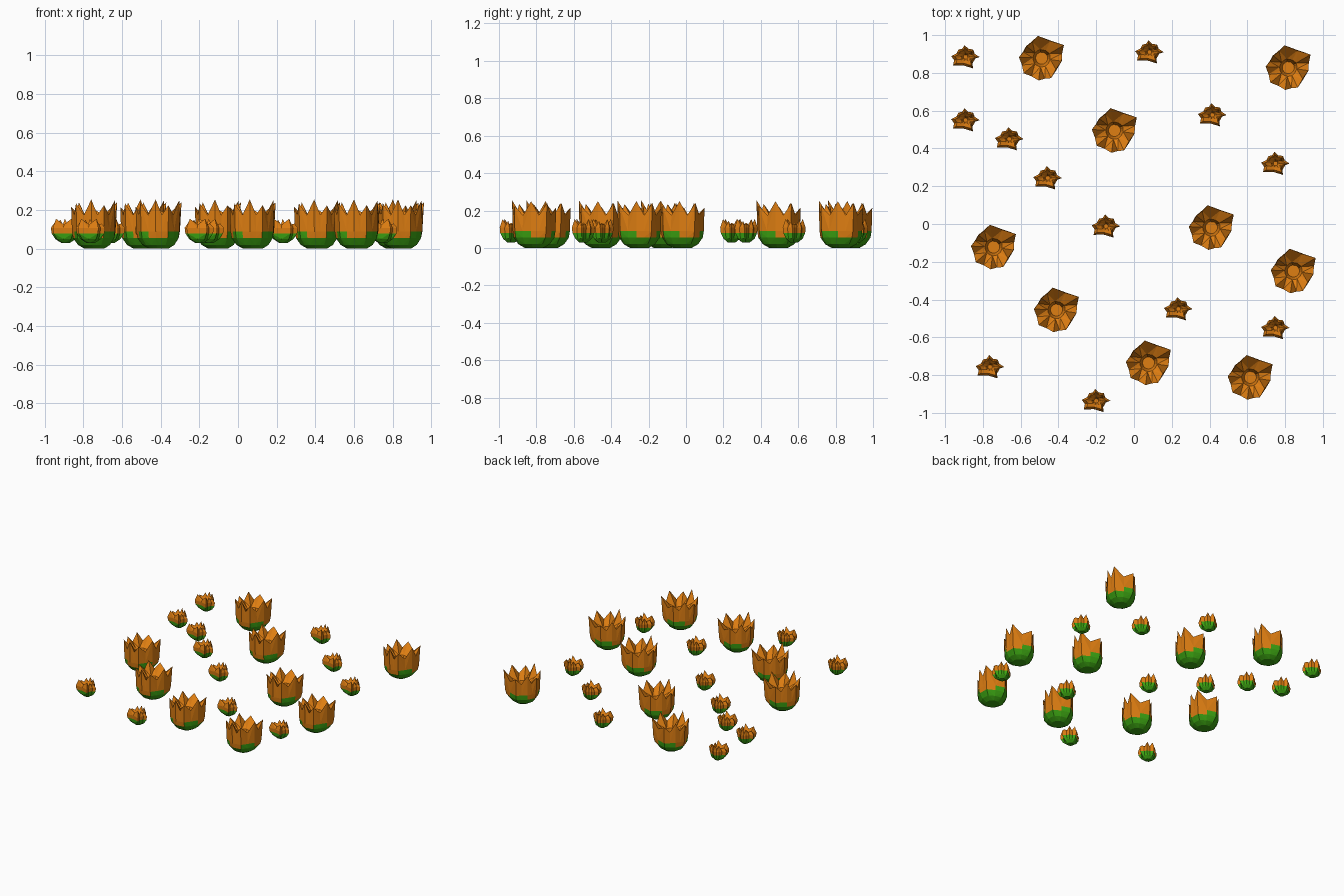
import bpy, bmesh

if "Cube" in bpy.data.objects:
    bpy.data.objects.remove(bpy.data.objects["Cube"])


def material(name, rgb):
    m = bpy.data.materials.new(name)
    m.diffuse_color = (*rgb, 1)
    m.use_nodes = True
    m.node_tree.nodes["Principled BSDF"].inputs["Base Color"].default_value = m.diffuse_color
    return m


ORANGE = material("orange petal", (0.74, 0.21, 0.006))
GREEN = material("leaf green", (0.045, 0.37, 0.006))


def bud_mesh(name, tips, valley, rings, green_rings, patch_ring):
    """Loft rings around a star outline of petal tips.
    tips: (x, y, z) of each petal; valley: radius factor of the notch between petals.
    rings: (scale, roundness radius, z, rim) - rim rings take petal heights."""
    n = len(tips)
    outline = []
    for i, (x, y, z) in enumerate(tips):
        nx, ny, nz = tips[(i + 1) % n]
        outline.append((x, y, z))
        outline.append(((x + nx) / 2 * valley, (y + ny) / 2 * valley, None))
    bm = bmesh.new()
    loops = []
    for scale, radius, z, rim in rings:
        loop = []
        for x, y, tz in outline:
            r = (x * x + y * y) ** 0.5
            k = scale + radius / r          # blend of star outline and circle
            loop.append(bm.verts.new((x * k, y * k, tz if rim and tz else z)))
        loops.append(loop)
    m = 2 * n
    for r in range(len(loops) - 1):
        for j in range(m):
            a, b = loops[r], loops[r + 1]
            k = (j + 1) % m
            # split every quad toward the petal tip for crisp facets
            if j % 2 == 0:
                tris = ((a[j], a[k], b[j]), (a[k], b[k], b[j]))
            else:
                tris = ((a[j], a[k], b[k]), (a[j], b[k], b[j]))
            green = r < green_rings or (r == patch_ring and j % 5 in (0, 1))
            for t in tris:
                bm.faces.new(t).material_index = 1 if green else 0
    bm.faces.new(list(reversed(loops[0]))).material_index = 1   # underside
    bm.faces.new(loops[-1]).material_index = 0                  # heart of the bud
    bmesh.ops.recalc_face_normals(bm, faces=bm.faces)
    me = bpy.data.meshes.new(name)
    bm.to_mesh(me)
    bm.free()
    me.materials.append(ORANGE)
    me.materials.append(GREEN)
    return me


# Large bud: round green cup, eight upright pointed petals, funnel inside
large = bud_mesh(
    "large_bud",
    [(-.02, .118, .215), (-.08, .062, .24), (-.12, .005, .217), (-.095, -.08, .235),
     (-.016, -.118, .255), (.05, -.106, .225), (.106, -.016, .25), (.118, .069, .24)],
    0.97,
    [(0, .05, 0, False), (.25, .055, .02, False), (.5, .05, .055, False),
     (.65, .038, .09, False), (1, 0, .175, True),
     (.1, .035, .14, False), (0, .032, .09, False)],
    2, 2)

# Small bud: star-shaped middle, petals closing at the top
small = bud_mesh(
    "small_bud",
    [(-.005, .063, .155), (-.037, .04, .15), (-.076, .005, .135), (-.066, -.045, .155),
     (.04, -.06, .155), (.045, -.02, .145), (.075, 0, .13), (.04, .04, .155)],
    0.85,
    [(0, .022, .03, False), (.4, .022, .05, False), (.95, 0, .08, False),
     (1, 0, .108, False), (.75, 0, .125, True),
     (.1, .018, .11, False), (0, .012, .08, False)],
    2, 9)

LARGE = [(-.489, .878), (.817, .828), (-.103, .495), (-.743, -.122), (.41, -.019),
         (.844, -.249), (-.41, -.455), (.077, -.735), (.616, -.812)]
SMALL = [(-.892, .884), (.082, .91), (-.892, .55), (-.66, .45), (-.457, .243),
         (.415, .577), (.749, .32), (-.148, -.012), (.235, -.45), (.749, -.55),
         (-.762, -.757), (-.2, -.936)]

# Scatter the buds
for mesh, spots in ((large, LARGE), (small, SMALL)):
    for i, (x, y) in enumerate(spots):
        ob = bpy.data.objects.new(f"{mesh.name}_{i + 1}", mesh)
        ob.location = (x, y, 0)
        bpy.context.collection.objects.link(ob)
